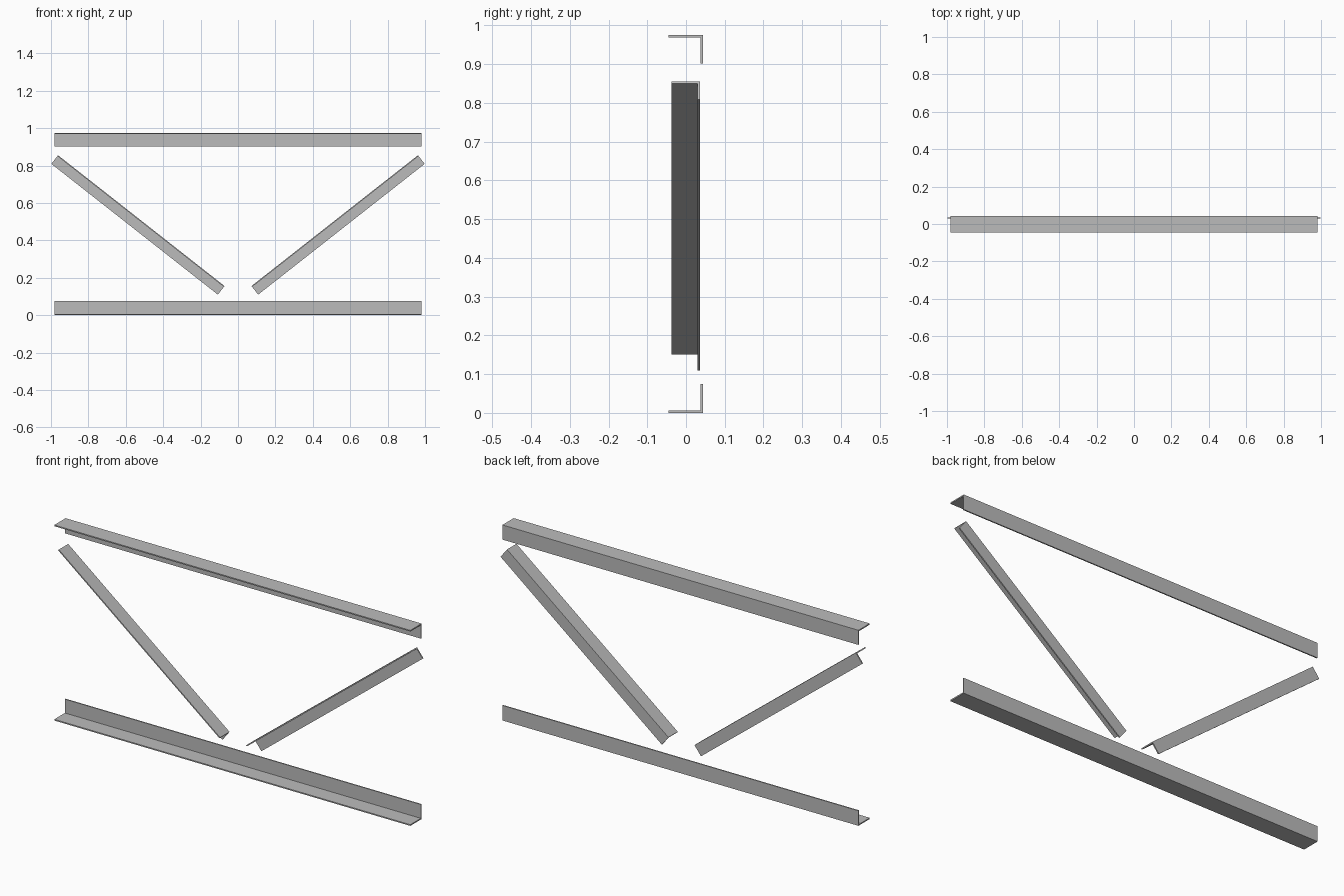
import bpy
import bmesh
from mathutils import Vector

cube = bpy.data.objects.get("Cube")
if cube:
    bpy.data.objects.remove(cube, do_unlink=True)

steel = bpy.data.materials.new("grey steel")
steel.use_nodes = True
GREY = (0.5, 0.5, 0.5, 1)
steel.diffuse_color = GREY
steel.node_tree.nodes["Principled BSDF"].inputs["Base Color"].default_value = GREY


def angle_bar(name, start, end, leg, front, back, thick=0.006):
    """L-section bar: heel runs start to end (x, z); the back leg extends along `leg`."""
    a, b = Vector((start[0], 0, start[1])), Vector((end[0], 0, end[1]))
    drop = Vector((leg[0], 0, leg[1]))
    t = thick / drop.length
    # Section as (y, fraction of leg)
    section = [(front, 0), (back, 0), (back, 1), (back - thick, 1),
               (back - thick, t), (front, t)]
    bm = bmesh.new()
    ring = [bm.verts.new(a + drop * f + Vector((0, y, 0))) for y, f in section]
    face = bm.faces.new(ring)
    moved = bmesh.ops.extrude_face_region(bm, geom=[face])["geom"]
    bmesh.ops.translate(bm, vec=b - a,
                        verts=[v for v in moved if isinstance(v, bmesh.types.BMVert)])
    bmesh.ops.recalc_face_normals(bm, faces=bm.faces)
    mesh = bpy.data.meshes.new(name)
    bm.to_mesh(mesh)
    bm.free()
    mesh.materials.append(steel)
    obj = bpy.data.objects.new(name, mesh)
    bpy.context.collection.objects.link(obj)


# Horizontal chords, flanges on the outer edges
HALF = 0.982
angle_bar("top_chord", (-HALF, 0.975), (HALF, 0.975), (0, -0.073), -0.045, 0.044)
angle_bar("bottom_chord", (-HALF, 0), (HALF, 0), (0, 0.075), -0.045, 0.044)

# Diagonal braces, mirrored, flange along the upper edge
for side, label in ((1, "left"), (-1, "right")):
    angle_bar(label + "_diagonal", (side * 0.072, 0.156), (side * 0.962, 0.855),
              (side * 0.036, -0.046), -0.038, 0.036)
